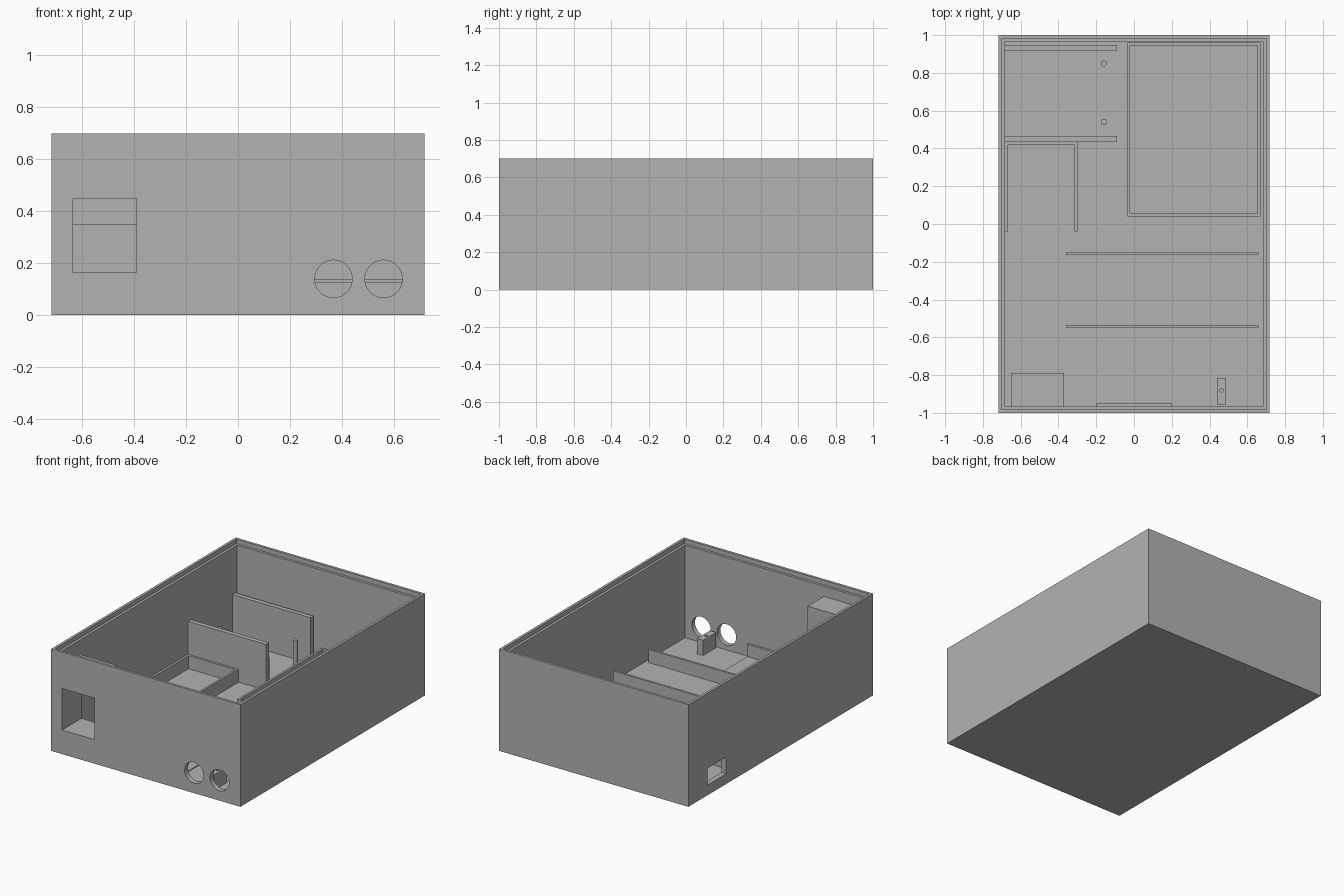
import bpy

cube = bpy.data.objects.get("Cube")
if cube:
    bpy.data.objects.remove(cube, do_unlink=True)

grey = bpy.data.materials.new("plain_grey")
grey.use_nodes = True
COLOUR = (0.45, 0.45, 0.45, 1)
grey.diffuse_color = COLOUR
grey.node_tree.nodes["Principled BSDF"].inputs["Base Color"].default_value = COLOUR

HX, HY, HEIGHT = 0.718, 1.0, 0.70   # outer half sizes and height
WALL, FLOOR = 0.035, 0.035
IX, IY = HX - WALL, HY - WALL       # inner half sizes
LOW = 0.125                         # height of the low rails
T = 0.015                           # thickness of the low rails


def finish(name):
    ob = bpy.context.object
    ob.name = name
    ob.data.materials.append(grey)
    bpy.ops.object.transform_apply(location=True, rotation=True, scale=True)
    return ob


def box(name, x, y, z):
    """Box from (min, max) pairs on each axis."""
    bpy.ops.mesh.primitive_cube_add(
        size=1, location=[(a + b) / 2 for a, b in (x, y, z)])
    bpy.context.object.scale = [b - a for a, b in (x, y, z)]
    return finish(name)


def cylinder(name, radius, depth, location, rotation=(0, 0, 0)):
    bpy.ops.mesh.primitive_cylinder_add(
        vertices=48, radius=radius, depth=depth, location=location, rotation=rotation)
    ob = finish(name)
    bpy.ops.object.shade_smooth_by_angle()
    return ob


def cut(target, *cutters):
    """Subtract each cutter, then discard it."""
    for c in cutters:
        c.hide_render = True
        mod = target.modifiers.new("cut", "BOOLEAN")
        mod.operation, mod.solver, mod.object = "DIFFERENCE", "EXACT", c
        bpy.context.view_layer.objects.active = target
        bpy.ops.object.modifier_apply(modifier=mod.name)
        bpy.data.objects.remove(c, do_unlink=True)


def window_cutter():
    return box("window_cutter", (-0.635, -0.39), (-1.1, -0.7), (0.165, 0.45))


# Open case with a stepped rim
case = box("case", (-HX, HX), (-HY, HY), (0, HEIGHT))
lip = WALL / 2
cut(case,
    box("cavity", (-IX, IX), (-IY, IY), (FLOOR, 1)),
    box("rim_step", (lip - HX, HX - lip), (lip - HY, HY - lip), (0.67, 1)),
    window_cutter(),
    box("side_port", (-0.8, -0.6), (0.59, 0.795), (0.07, 0.185)),
    *[cylinder("round_port", 0.072, 0.2, (x, -HY, 0.14), (1.5708, 0, 0))
      for x in (0.367, 0.56)])

# Sleeve behind the front window
sleeve = box("window_sleeve", (-0.65, -0.37), (-IY, -0.79), (FLOOR, 0.60))
cut(sleeve, window_cutter())

# Tall panels and pegs
for name, y in (("front", 0.434), ("back", 0.915)):
    box(name + "_panel", (-IX, -0.09), (y, y + 0.032), (FLOOR, 0.35))
for name, y in (("front", 0.54), ("back", 0.85)):
    cylinder(name + "_peg", 0.016, 0.17, (-0.16, y, 0.12))

# Large closed frame
x0, x1, y0, y1 = -0.035, 0.67, 0.04, 0.96
frame = box("large_frame", (x0, x1), (y0, y1), (FLOOR, 0.14))
cut(frame, box("frame_hole", (x0 + T, x1 - T), (y0 + T, y1 - T), (0, 1)))

# Three-sided tray, open at the front
tray = box("open_tray", (-IX, -0.30), (-0.04, 0.433), (FLOOR, LOW))
cut(tray, box("tray_hole", (T - IX, -0.30 - T), (-0.2, 0.433 - T), (0, 1)))

# Pair of long rails
for name, y in (("front", -0.55), ("back", -0.165)):
    box(name + "_rail", (-0.36, 0.66), (y, y + T), (FLOOR, LOW))

# Front bay: thin plate and stop
box("bay_plate", (-0.2, 0.2), (-0.95, -0.55), (FLOOR, FLOOR + 0.006))
box("bay_stop", (-0.2, 0.2), (-IY, -0.95), (FLOOR, LOW))

# Small drilled mounting block between the round ports
block = box("mount_block", (0.44, 0.487), (-0.955, -0.815), (FLOOR, 0.14))
cut(block, cylinder("drill", 0.01, 0.1, (0.463, -0.88, 0.14)))
